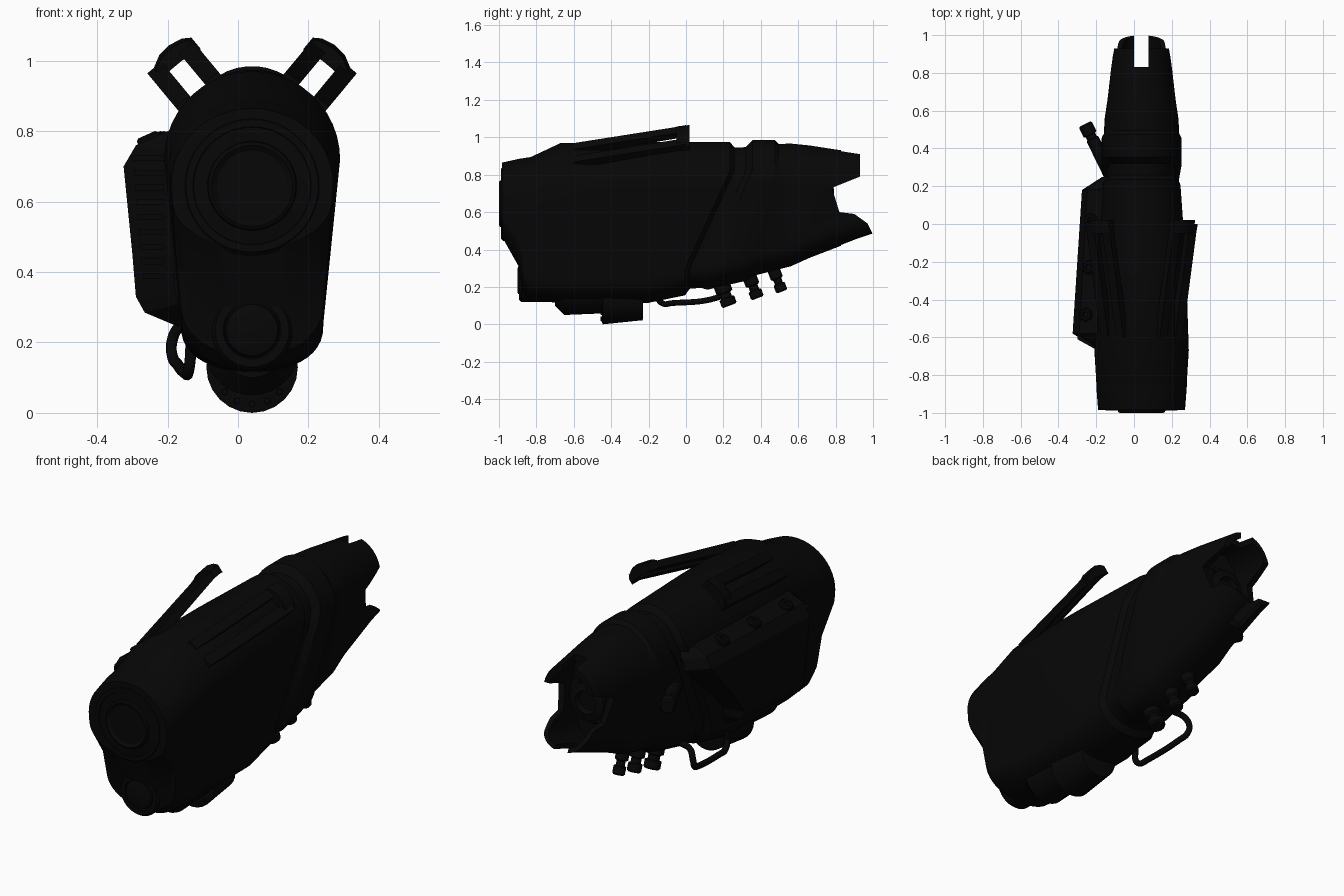
import bpy, bmesh, math
from mathutils import Vector

if "Cube" in bpy.data.objects:
    bpy.data.objects.remove(bpy.data.objects["Cube"])

CX = 0.04  # body centre line
black = bpy.data.materials.new("black")
black.diffuse_color = (0.002, 0.002, 0.002, 1)
black.use_nodes = True
black.node_tree.nodes["Principled BSDF"].inputs["Base Color"].default_value = black.diffuse_color


def loft(name, rings, angle=30):
    """Skin a list of equal-length point rings and cap both ends."""
    bm = bmesh.new()
    vs = [[bm.verts.new(p) for p in r] for r in rings]
    n = len(rings[0])
    for a, b in zip(vs, vs[1:]):
        for i in range(n):
            j = (i + 1) % n
            bm.faces.new((a[i], a[j], b[j], b[i]))
    bm.faces.new(vs[0])
    bm.faces.new(vs[-1])
    bmesh.ops.recalc_face_normals(bm, faces=bm.faces)
    me = bpy.data.meshes.new(name)
    bm.to_mesh(me)
    bm.free()
    ob = bpy.data.objects.new(name, me)
    bpy.context.collection.objects.link(ob)
    me.materials.append(black)
    smooth(ob, angle)
    return ob


def smooth(ob, angle=30):
    bpy.ops.object.select_all(action='DESELECT')
    bpy.context.view_layer.objects.active = ob
    ob.select_set(True)
    bpy.ops.object.shade_smooth_by_angle(angle=math.radians(angle))


def rod(name, origin, direction, prof, n=32):
    """Turned part: prof is (distance along axis, radius)."""
    o, q = Vector(origin), Vector(direction).to_track_quat('Z', 'Y')
    return loft(name, [[o + q @ Vector((r * math.cos(k * math.tau / n), r * math.sin(k * math.tau / n), d))
                        for k in range(n)] for d, r in prof])


def section(y, top, zt, wt, zb, wb, bot, shear=0, n=48):
    """Egg-shaped section; the lower part leans forward by shear."""
    pts = []
    for k in range(n):
        a = math.pi * (k % (n // 2)) / (n // 2 - 1)
        if k < n // 2:
            x, z = wt * math.cos(a), zt + (top - zt) * math.sin(a)
        else:
            x, z = -wb * math.cos(a), zb - (zb - bot) * max(0, math.sin(a)) ** .75
        f = min(1, max(0, (0.82 - z) / 0.52))
        pts.append((CX + x, y - 0.24 * shear * f, z))
    return pts


def cut(ob, cutter):
    m = ob.modifiers.new("cut", 'BOOLEAN')
    m.operation, m.object, m.solver = 'DIFFERENCE', cutter, 'EXACT'
    bpy.context.view_layer.objects.active = ob
    bpy.ops.object.modifier_apply(modifier="cut")
    bpy.data.objects.remove(cutter)


def prism_x(name, yz, x0, x1):
    return loft(name, [[(x, y, z) for y, z in yz] for x in (x0, x1)])


# Main housing with the slanted groove and raised rear collar
body = loft("housing", [section(*s) for s in [
    (-.985, .865, .65, .23, .63, .228, .47),
    (-.895, .885, .68, .237, .50, .22, .31),
    (-.875, .888, .685, .239, .34, .205, .16),
    (-.83, .895, .69, .24, .28, .202, .125),
    (-.67, .97, .72, .25, .26, .203, .115),
    (-.2, .975, .73, .235, .26, .198, .115),
    (.235, .975, .73, .207, .3, .187, .155, 1),
    (.26, .945, .72, .183, .34, .165, .19, 1),
    (.32, .948, .72, .183, .34, .165, .195, 1),
    (.355, .985, .73, .212, .34, .18, .185, 1),
    (.475, .985, .73, .212, .38, .17, .235, .6),
    (.495, .965, .73, .2, .41, .155, .26, .55),
    (.56, .967, .73, .195, .45, .15, .31),
    (.66, .957, .74, .18, .52, .145, .355),
    (.92, .917, .75, .15, .6, .13, .455),
    (1.01, .90, .75, .14, .6, .125, .486)]])

# Open rear jaws: stepped outline, hollow inside, vertical slot
cut(body, prism_x("jaw_cutter", [(.93, 1.1), (.93, .79), (.78, .73), (.82, .6), (.9, .59),
                                 (.97, .54), (1.0, .48), (1.1, .47), (1.1, 1.1)], -.5, .5))
cut(body, loft("bore_cutter", [section(.7, .915, .74, .135, .56, .11, .41),
                               section(1.05, .865, .75, .112, .6, .1, .52)]))
cut(body, prism_x("slot_cutter", [(.83, .2), (1.1, .2), (1.1, 1.1), (.83, 1.1)], 0, .077))
smooth(body)

# Emitter inside the jaws
rod("emitter", (CX, .68, .665), (0, 1, 0), [(0, .13), (.06, .13), (.07, .1), (.1, .1), (.11, .06), (.085, .05)])
for k in range(6):
    a = k * math.tau / 6
    rod("emitter_stud", (CX + .112 * math.cos(a), .7, .665 + .112 * math.sin(a)), (0, 1, 0),
        [(0, .016), (.06, .016)], 10)

# Front lenses
rod("main_lens", (CX, 0, .645), (0, -1, 0), [(.9, .2), (.975, .2), (.988, .188), (.988, .168), (.975, .16),
                                             (.975, .13), (.995, .124), (1.0, .115), (.99, .1)], 48)
rod("lower_lens", (CX, 0, .235), (0, -1, 0), [(.6, .115), (.88, .115), (.893, .105), (.893, .082), (.883, .078),
                                              (.897, .073), (.902, .06)], 40)
# Stepped tubes along the underside
rod("under_tube", (CX, 0, .185), (0, 1, 0), [(-.7, .085), (-.65, .135), (-.46, .127), (-.3, .12)], 32)
rod("under_drum", (CX, 0, .13), (0, 1, 0), [(-.45, .115), (-.445, .13), (-.232, .108), (-.23, .1)], 24)
for k in range(5):
    a = math.radians(-90 + 24 * (k - 2))
    rod("drum_screw", (CX + .105 * math.cos(a), -.445, .13 + .105 * math.sin(a)), (0, -1, 0),
        [(0, .01), (.012, .008)], 8)

# Two raised frames on top, each made of two arms and an arched end bar
for side, sx in (("right", 1), ("left", -1)):
    def place(r, u, y):
        return (CX + sx * (.64 * r + .77 * u), y, .73 + .77 * r - .64 * u)
    for u in (-.053, .053):
        w = .026
        loft(side + "_frame_arm", [[place(r0, u - w, y), place(r0, u + w, y), place(r1, u + w, y), place(r1, u - w, y)]
                                   for y, r0, r1 in ((-.6, .2, .245), (-.05, .32, .357), (.0, .325, .37))])
    loft(side + "_frame_end", [[place(r0, u, -.05), place(r0, u, .02), place(r1, u, .02), place(r1 - .01, u, -.05)]
                               for u, r0, r1 in ((-.082, .325, .368), (-.06, .33, .383), (-.02, .335, .392),
                                                 (.02, .335, .388), (.055, .33, .37), (.075, .32, .352))])

# Side pod on the left, tapered at both ends, lower rear swept forward
pod_xz = [(-.2, .8), (-.29, .76), (-.325, .7), (-.3, .45), (-.29, .33), (-.265, .285), (-.17, .245),
          (-.1, .3), (-.1, .45), (-.1, .8)]


def pod_ring(y, fx, fz, sweep=0):
    return [(-.1 + (x + .1) * fx, y - sweep * min(1, max(0, (.7 - z) / .35)), .53 + (z - .53) * fz)
            for x, z in pod_xz]


loft("side_pod", [pod_ring(-.66, .42, .9), pod_ring(-.58, 1, 1),
                  pod_ring(.18, .78, .97, .32), pod_ring(.25, .3, .88, .34)], 20)
# Vent slats across the pod front
for k in range(9):
    z = .38 + .042 * k
    xo = -.27 - .03 * (z - .38) / .34
    loft("vent_slat", [[(x, y, z), (x, y, z + .016), (x, y + .05, z + .016), (x, y + .05, z)]
                       for x, y in ((-.21, -.66), (xo, -.61))])
# Bolts along the pod's upper edge
for y, x in ((-.48, -.25), (-.23, -.235), (.02, -.225)):
    rod("pod_bolt", (x, y, .768), (-.4, 0, .9), [(-.02, .038), (.018, .038), (.024, .03), (.024, .018), (.012, .014)], 6)

# Side lever behind the pod
rod("side_lever", (-.13, .27, .62), (-.45, .9, 0), [(0, .036), (.2, .034), (.205, .028), (.225, .028),
                                                    (.23, .038), (.282, .038), (.29, .03)], 20)
rod("lever_base", (-.1, .33, .62), (-1, .2, 0), [(0, .08), (.055, .075), (.065, .06)], 24)

# Three knobs beneath the rear
for y, z, s in ((.195, .2, 1), (.345, .24, .85), (.475, .275, .75)):
    rod("under_knob", (CX, y, z), (0, .38, -1), [(-.06, .045 * s), (.03, .045 * s), (.037, .03 * s), (.06, .03 * s),
                                                 (.065, .042 * s), (.1, .042 * s), (.107, .034 * s)], 16)

# Bent wire handle low on the left
cu = bpy.data.curves.new("wire_handle", 'CURVE')
cu.dimensions, cu.bevel_depth, cu.bevel_resolution = '3D', .016, 3
pts = [(-.1, -.13, .25), (-.13, -.145, .2), (-.137, -.15, .14), (-.143, -.12, .11),
       (-.15, -.08, .113), (-.172, .15, .138), (-.186, .195, .16), (-.188, .21, .2), (-.165, .2, .245), (-.1, .19, .26)]
sp = cu.splines.new('BEZIER')
sp.bezier_points.add(len(pts) - 1)
for b, p in zip(sp.bezier_points, pts):
    b.co = p
    b.handle_left_type = b.handle_right_type = 'AUTO'
cu.use_fill_caps = True
cu.materials.append(black)
bpy.context.collection.objects.link(bpy.data.objects.new("wire_handle", cu))
